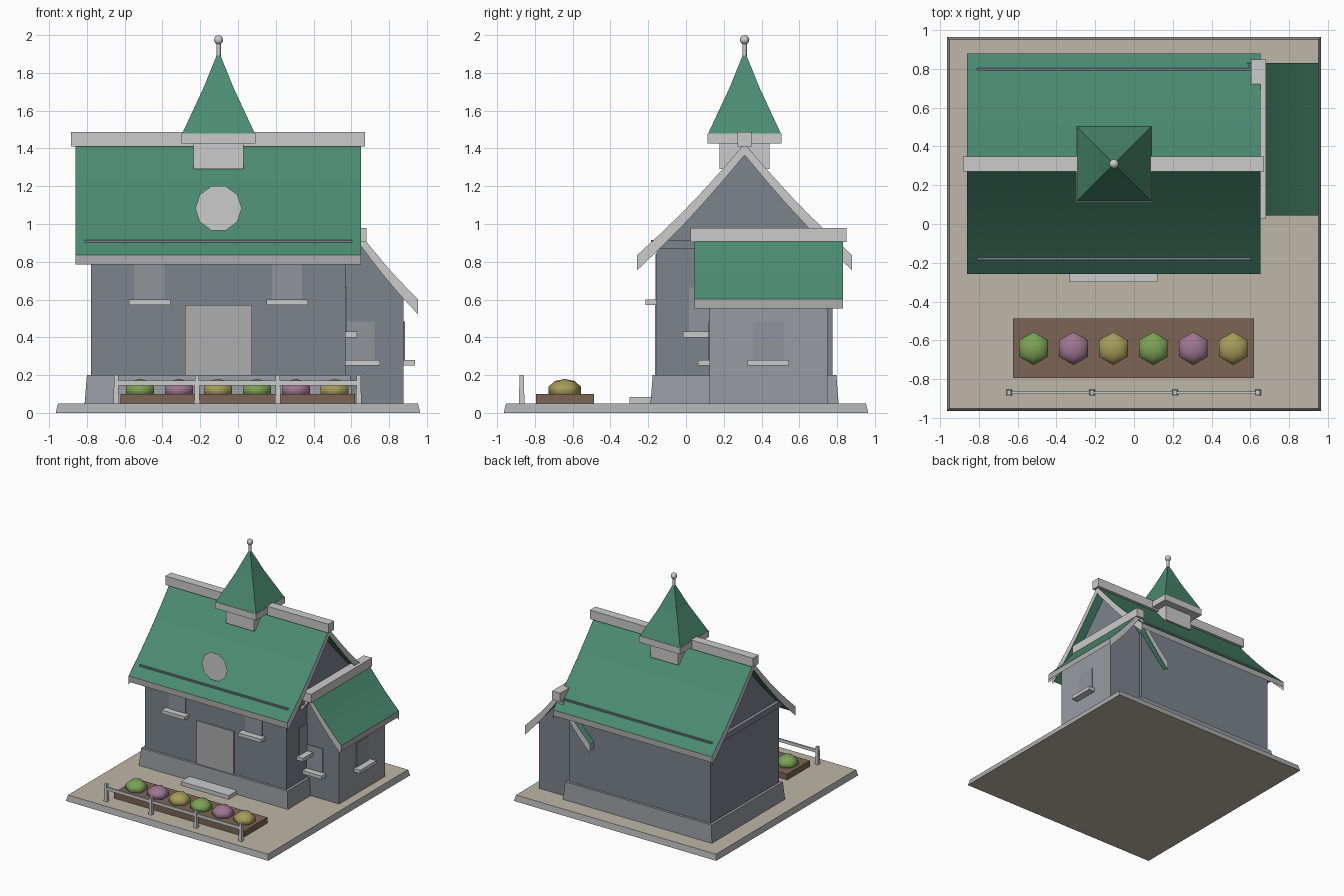
import bpy, bmesh, math

if "Cube" in bpy.data.objects:
    bpy.data.objects.remove(bpy.data.objects["Cube"])


def mat(name, rgb):
    m = bpy.data.materials.new(name)
    m.diffuse_color = (*rgb, 1)
    m.use_nodes = True
    m.node_tree.nodes["Principled BSDF"].inputs["Base Color"].default_value = m.diffuse_color
    return m


GREEN = mat("roof_green", (0.07, 0.26, 0.17))
GREY = mat("trim_grey", (0.42, 0.42, 0.42))
SLATE = mat("wall_slate", (0.20, 0.23, 0.26))
STONE = mat("stone_grey", (0.31, 0.33, 0.35))
GLASS = mat("pane_grey", (0.28, 0.30, 0.33))
GROUND = mat("ground_beige", (0.52, 0.47, 0.39))
SOIL = mat("soil_brown", (0.20, 0.13, 0.09))
BUSHES = [mat("bush_green", (0.20, 0.36, 0.09)),
          mat("bush_pink", (0.34, 0.18, 0.28)),
          mat("bush_yellow", (0.38, 0.33, 0.10))]


def mesh(name, verts, faces, *mats):
    me = bpy.data.meshes.new(name)
    me.from_pydata(verts, [], faces)
    bm = bmesh.new()
    bm.from_mesh(me)
    if len(faces) > 1:
        bmesh.ops.recalc_face_normals(bm, faces=bm.faces)
    bm.to_mesh(me)
    bm.free()
    ob = bpy.data.objects.new(name, me)
    bpy.context.collection.objects.link(ob)
    for m in mats:
        me.materials.append(m)
    return ob


def box(name, x, y, z, m=None, taper=0.0):
    """Box from (min, max) pairs; taper insets the top."""
    v = [(x[i] + (t if i == 0 else -t), y[j] + (t if j == 0 else -t), z[k])
         for k, t in ((0, 0), (1, taper)) for i, j in ((0, 0), (1, 0), (1, 1), (0, 1))]
    f = [(3, 2, 1, 0), (4, 5, 6, 7)] + [(i, (i + 1) % 4, (i + 1) % 4 + 4, i + 4) for i in range(4)]
    return mesh(name, v, f, *([m] if m else []))


def placer(axis, c):
    """Map (along, distance from centre, z) to world space."""
    return (lambda t, d, z: (t, c + d, z)) if axis == 'x' else (lambda t, d, z: (c + d, t, z))


def prism(name, prof, a, b, axis, c, *mats):
    """Extrude a (distance, z) profile from a to b along x or y."""
    n, put = len(prof), placer(axis, c)
    v = [put(t, d, z) for t in (a, b) for d, z in prof]
    f = [tuple(range(n)), tuple(range(n, 2 * n))]
    f += [(i, (i + 1) % n, (i + 1) % n + n, i + n) for i in range(n)]
    return mesh(name, v, f, *mats)


def smooth(ob, deg):
    bpy.ops.object.select_all(action='DESELECT')
    ob.select_set(True)
    bpy.context.view_layer.objects.active = ob
    bpy.ops.object.shade_smooth_by_angle(angle=math.radians(deg))


def roof_curve(half, z_top, z_eave, sag, steps=5):
    right = []
    for i in range(steps + 1):
        t = i / steps
        right.append((half * t, z_top + (z_eave - z_top) * t - sag * math.sin(math.pi * t)))
    return [(-d, z) for d, z in reversed(right[1:])] + right


def roof(name, half, z_top, z_eave, sag, a, b, axis, c):
    top = roof_curve(half, z_top, z_eave, sag)
    n, put = len(top), placer(axis, c)
    # green slab with grey eave edges
    ob = prism(name + "_roof", top + [(d, z - 0.05) for d, z in reversed(top)],
               a, b, axis, c, GREEN, GREY)
    for p in ob.data.polygons:
        if abs(p.normal.z) < 0.1:
            p.material_index = 1
    smooth(ob, 30)
    # flat, slightly deeper bargeboards closing both gable ends
    for side, e in (("a", a - 0.001), ("b", b + 0.001)):
        v = [put(e, d, z) for d, z in top]
        v += [put(e, d, z - 0.06 - 0.02 * abs(d) / half) for d, z in top]
        mesh(f"{name}_bargeboard_{side}", v,
             [(i, i + 1, i + 1 + n, i + n) for i in range(n - 1)])


def window(name, centre, z, wall, axis, h):
    """Thin pane and projecting sill; axis 'y' faces -y, 'x' faces +x."""
    pane, sill = (centre - 0.08, centre + 0.08), (centre - 0.11, centre + 0.11)
    zs = (z - 0.03, z)
    if axis == 'y':
        box(name + "_pane", pane, (wall - 0.006, wall + 0.01), (z, z + h), GLASS)
        box(name + "_sill", sill, (wall - 0.06, wall + 0.01), zs)
    else:
        box(name + "_pane", (wall - 0.01, wall + 0.006), pane, (z, z + h), GLASS)
        box(name + "_sill", (wall - 0.01, wall + 0.06), sill, zs)


CX, CY, AX = -0.103, 0.31, 0.642  # house centre, ridge line, annex ridge

# Ground slab with grey edges
g = box("ground_slab", (-0.965, 0.965), (-0.965, 0.965), (0, 0.05), GROUND, 0.012)
g.data.materials.append(GREY)
for p in g.data.polygons:
    p.material_index = 0 if abs(p.normal.z) > 0.9 else 1

# Main house with plinth and a wall plate under the eaves
w = 0.465
prism("main_walls", [(-w, 0.05), (w, 0.05), (w, 0.875), (0, 1.375), (-w, 0.875)],
      -0.777, 0.57, 'x', CY, SLATE)
box("plinth", (-0.812, 0.606), (-0.188, 0.808), (0.05, 0.2), STONE, 0.012)
box("wall_plate", (-0.81, 0.604), (CY - 0.495, CY + 0.495), (0.868, 0.915), SLATE)
roof("main", 0.569, 1.425, 0.835, 0.023, -0.861, 0.652, 'x', CY)
box("main_ridge_beam", (-0.883, 0.672), (CY - 0.038, CY + 0.038), (1.41, 1.487))

# Door, step, windows and round window
box("door", (-0.28, 0.074), (-0.165, -0.145), (0.19, 0.57), GREY)
box("door_step", (-0.333, 0.122), (-0.30, -0.175), (0.05, 0.083))
window("front_window_left", -0.468, 0.6, -0.155, 'y', 0.24)
window("front_window_right", 0.26, 0.6, -0.155, 'y', 0.24)
window("side_window", 0.095, 0.43, 0.57, 'x', 0.235)
mesh("round_window", [(CX + 0.123 * math.cos(i * math.pi / 5), -0.172,
                       1.083 + 0.123 * math.sin(i * math.pi / 5)) for i in range(10)],
     [tuple(range(10))])

# Annex, lighter on its outer side
w = 0.235
ob = prism("annex_walls", [(-w, 0.05), (w, 0.05), (w, 0.635), (0, 0.9), (-w, 0.635)],
           0.124, 0.748, 'y', AX, SLATE, STONE)
for p in ob.data.polygons:
    p.material_index = int(p.normal.x > 0.9)
roof("annex", 0.31, 0.955, 0.603, 0.014, 0.045, 0.83, 'y', AX)
box("annex_ridge_beam", (AX - 0.038, AX + 0.038), (0.025, 0.85), (0.905, 0.98))
window("annex_front_window", AX, 0.28, 0.124, 'y', 0.205)
window("annex_side_window", 0.435, 0.28, 0.877, 'x', 0.205)

# Steeple
box("steeple_base", (CX - 0.133, CX + 0.133), (CY - 0.133, CY + 0.133), (1.29, 1.43))
box("steeple_cornice", (CX - 0.196, CX + 0.196), (CY - 0.196, CY + 0.196), (1.425, 1.48))
rings = [(0.192, 1.48), (0.08, 1.72), (0.003, 1.91)]
v = [(CX + sx * r, CY + sy * r, z) for r, z in rings
     for sx, sy in ((-1, -1), (1, -1), (1, 1), (-1, 1))]
f = [(0, 1, 2, 3), (8, 9, 10, 11)]
f += [(k + i, k + (i + 1) % 4, k + (i + 1) % 4 + 4, k + i + 4) for k in (0, 4) for i in range(4)]
mesh("steeple_roof", v, f, GREEN)
bpy.ops.mesh.primitive_cylinder_add(vertices=8, radius=0.012, depth=0.09, location=(CX, CY, 1.925))
bpy.context.object.name = "finial_pole"
smooth(bpy.context.object, 50)
bpy.ops.mesh.primitive_uv_sphere_add(segments=10, ring_count=8, radius=0.025, location=(CX, CY, 1.975))
bpy.context.object.name = "finial_ball"
smooth(bpy.context.object, 60)

# Flower bed with rounded bushes
box("flower_bed", (-0.623, 0.62), (-0.795, -0.487), (0.05, 0.1), SOIL)
for i in range(6):
    bpy.ops.mesh.primitive_uv_sphere_add(segments=6, ring_count=5, radius=1,
                                         location=(-0.518 + 0.206 * i, -0.642, 0.12))
    ob = bpy.context.object
    ob.name = f"bush_{i + 1}"
    ob.scale = (0.09, 0.09, 0.06)
    ob.data.materials.append(BUSHES[i % 3])
    smooth(ob, 80)

# Fence
for i in range(4):
    x = -0.645 + 0.428 * i
    box(f"fence_post_{i + 1}", (x - 0.015, x + 0.015), (-0.885, -0.855), (0.05, 0.2), None, 0.004)
box("fence_rail", (-0.645, 0.639), (-0.876, -0.864), (0.145, 0.172))
